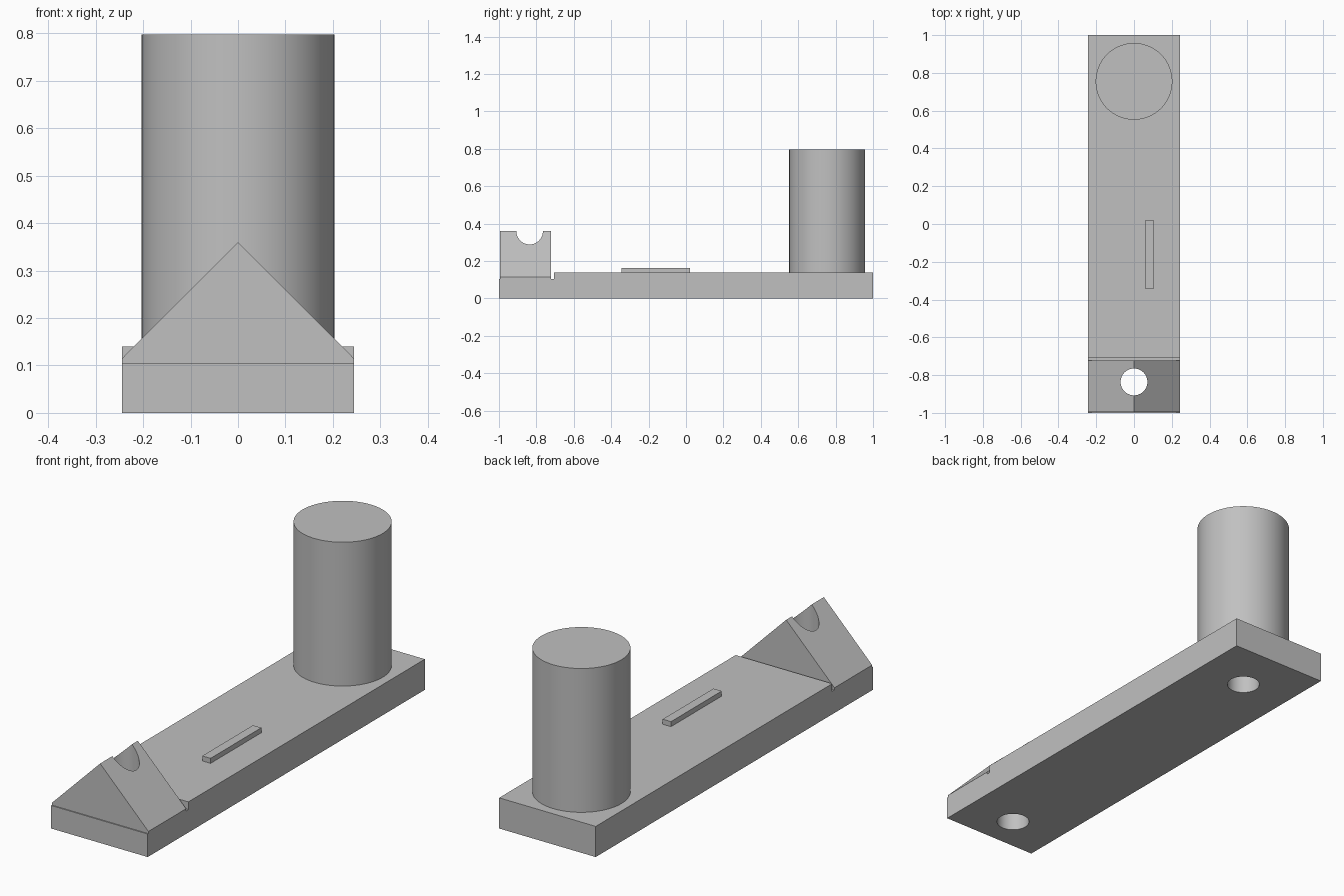
import bpy
import bmesh
import math

cube = bpy.data.objects.get("Cube")
if cube:
    bpy.data.objects.remove(cube, do_unlink=True)

HALF = 0.244       # half width of the bar
STEP_Z = 0.105     # top of the low front step
DECK_Z = 0.14      # top of the main deck
HOLE_R = 0.071
HOLE_Y = -0.836
POST_Y = 0.755

grey = bpy.data.materials.new("light grey")
grey.use_nodes = True
grey.diffuse_color = (0.53, 0.53, 0.53, 1)
grey.node_tree.nodes["Principled BSDF"].inputs["Base Color"].default_value = (0.53, 0.53, 0.53, 1)


def extrude_profile(name, points, axis_vec):
    """Solid made by sweeping a closed outline along a vector."""
    bm = bmesh.new()
    face = bm.faces.new([bm.verts.new(p) for p in points])
    swept = bmesh.ops.extrude_face_region(bm, geom=[face])["geom"]
    verts = [g for g in swept if isinstance(g, bmesh.types.BMVert)]
    bmesh.ops.translate(bm, verts=verts, vec=axis_vec)
    bmesh.ops.recalc_face_normals(bm, faces=bm.faces)
    mesh = bpy.data.meshes.new(name)
    bm.to_mesh(mesh)
    bm.free()
    mesh.materials.append(grey)
    obj = bpy.data.objects.new(name, mesh)
    bpy.context.collection.objects.link(obj)
    return obj


def cylinder(name, y, radius, z0, z1):
    bpy.ops.mesh.primitive_cylinder_add(vertices=96, radius=radius, depth=z1 - z0,
                                        location=(0, y, (z0 + z1) / 2))
    obj = bpy.context.object
    obj.name = name
    obj.data.materials.append(grey)
    return obj


def cut(obj, cutter):
    mod = obj.modifiers.new("hole", 'BOOLEAN')
    mod.operation = 'DIFFERENCE'
    mod.solver = 'EXACT'
    mod.object = cutter
    bpy.context.view_layer.objects.active = obj
    bpy.ops.object.modifier_apply(modifier=mod.name)


# Base bar with a lowered step at the front
base = extrude_profile("base_bar", [(-HALF, y, z) for y, z in (
    (-1, 0), (1, 0), (1, DECK_Z), (-0.707, DECK_Z), (-0.707, STEP_Z), (-1, STEP_Z))],
    (2 * HALF, 0, 0))

# Gabled roof block on the step
roof = extrude_profile("gable_block", [(x, -0.995, z) for x, z in (
    (-HALF, STEP_Z), (HALF, STEP_Z), (HALF, 0.115), (0, 0.36), (-HALF, 0.115))],
    (0, 0.272, 0))

# Thin raised strip on the deck
strip = extrude_profile("raised_strip", [(x, y, DECK_Z) for x, y in (
    (0.061, -0.345), (0.103, -0.345), (0.103, 0.021), (0.061, 0.021))], (0, 0, 0.023))

# Tall round post at the back
post = cylinder("round_post", POST_Y, 0.203, DECK_Z, 0.797)

# Vertical hole through the gable, and a blind hole under the post
front_cutter = cylinder("front_hole_cutter", HOLE_Y, HOLE_R, -0.1, 0.5)
post_cutter = cylinder("post_hole_cutter", POST_Y, HOLE_R, -0.1, 0.5)
for obj, cutter in ((base, front_cutter), (roof, front_cutter),
                    (base, post_cutter), (post, post_cutter)):
    cut(obj, cutter)
for cutter in (front_cutter, post_cutter):
    bpy.data.objects.remove(cutter, do_unlink=True)

# Smooth round walls, crisp edges elsewhere
bpy.ops.object.select_all(action='DESELECT')
for obj in (base, roof, post):
    obj.select_set(True)
bpy.context.view_layer.objects.active = base
bpy.ops.object.shade_smooth_by_angle(angle=math.radians(30))
